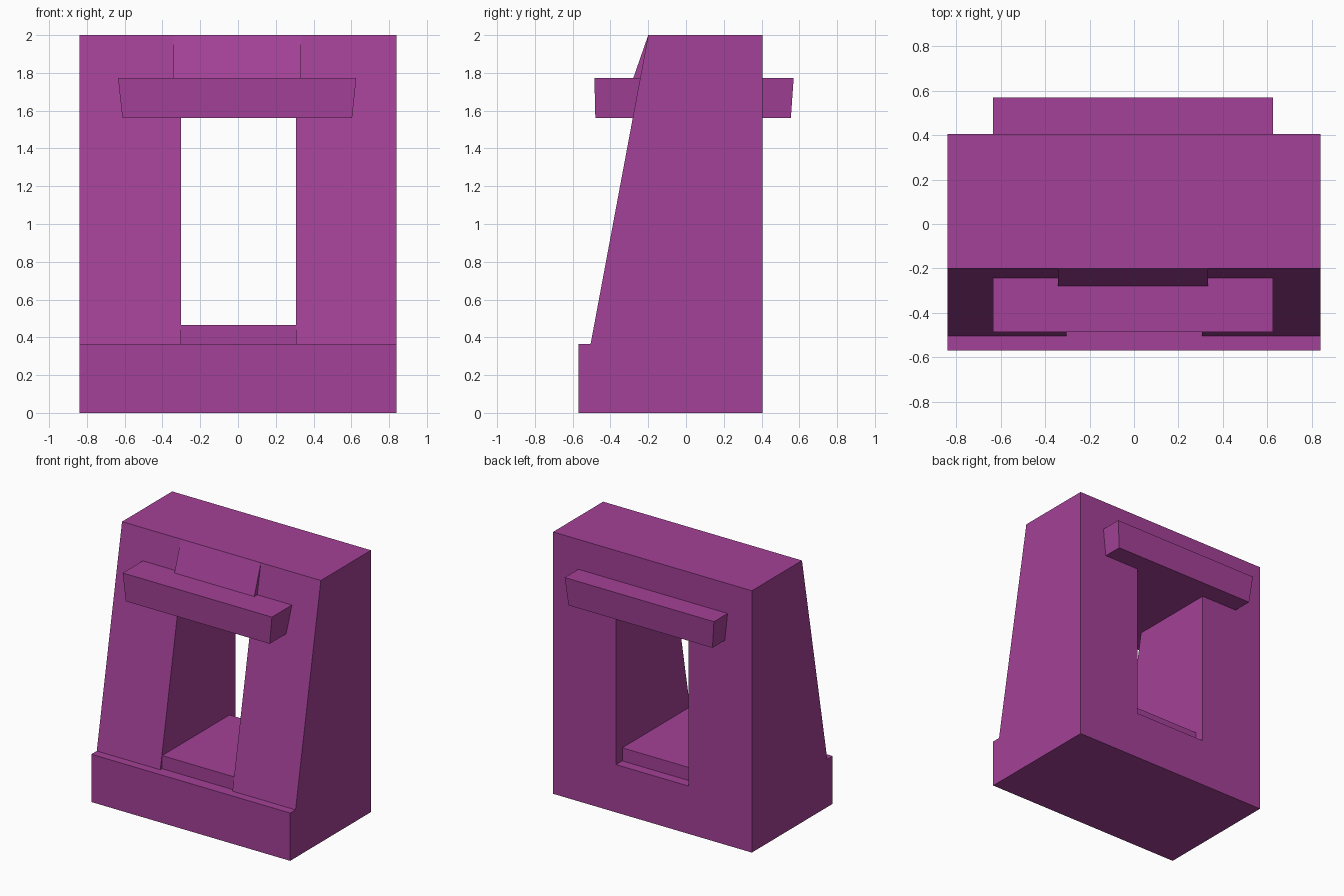
import bpy

if "Cube" in bpy.data.objects:
    bpy.data.objects.remove(bpy.data.objects["Cube"])

purple = bpy.data.materials.new("purple")
purple.diffuse_color = (0.37, 0.053, 0.31, 1)
purple.use_nodes = True
purple.node_tree.nodes["Principled BSDF"].inputs["Base Color"].default_value = purple.diffuse_color


def mesh_object(name, verts, faces):
    mesh = bpy.data.meshes.new(name)
    mesh.from_pydata(verts, [], faces)
    mesh.materials.append(purple)
    obj = bpy.data.objects.new(name, mesh)
    bpy.context.collection.objects.link(obj)
    return obj


def extrude_profile(name, profile, x0, x1):
    """Extrude a counter-clockwise (y, z) profile from x0 to x1."""
    n = len(profile)
    verts = [(x, y, z) for x in (x0, x1) for y, z in profile]
    faces = [tuple(reversed(range(n))), tuple(range(n, 2 * n))]
    faces += [(i, (i + 1) % n, n + (i + 1) % n, n + i) for i in range(n)]
    return mesh_object(name, verts, faces)


def tapered_box(name, bottom, top, z0, z1):
    """Box whose bottom and top rectangles (x0, x1, y0, y1) may differ."""
    verts = []
    for (x0, x1, y0, y1), z in ((bottom, z0), (top, z1)):
        verts += [(x0, y0, z), (x1, y0, z), (x1, y1, z), (x0, y1, z)]
    faces = [(3, 2, 1, 0), (4, 5, 6, 7)]
    faces += [(i, (i + 1) % 4, 4 + (i + 1) % 4, 4 + i) for i in range(4)]
    return mesh_object(name, verts, faces)


# Wall with a sloping front and a step at its foot
wall = extrude_profile("wall", [(-0.57, 0), (0.405, 0), (0.405, 2), (-0.20, 2),
                                (-0.505, 0.365), (-0.57, 0.365)], -0.84, 0.84)

# Window opening cut right through the wall
opening = (-0.303, 0.307, -0.8, 0.8)
cutter = tapered_box("opening_cutter", opening, opening, 0.365, 1.565)
cut = wall.modifiers.new("opening", "BOOLEAN")
cut.operation = "DIFFERENCE"
cut.solver = "EXACT"
cut.object = cutter
bpy.context.view_layer.objects.active = wall
bpy.ops.object.modifier_apply(modifier=cut.name)
bpy.data.objects.remove(cutter)

# Raised sill lying in the opening
sill = (-0.303, 0.307, -0.483, 0.33)
tapered_box("sill", sill, sill, 0.365, 0.465)

# Lintel beam sticking out of both faces, wider at the top
tapered_box("lintel", (-0.612, 0.604, -0.48, 0.555),
            (-0.635, 0.626, -0.485, 0.57), 1.56, 1.772)

# Wedge-shaped keystone above the lintel
extrude_profile("keystone", [(-0.28, 1.77), (-0.15, 1.77), (-0.20, 2.0)],
                -0.342, 0.333)
